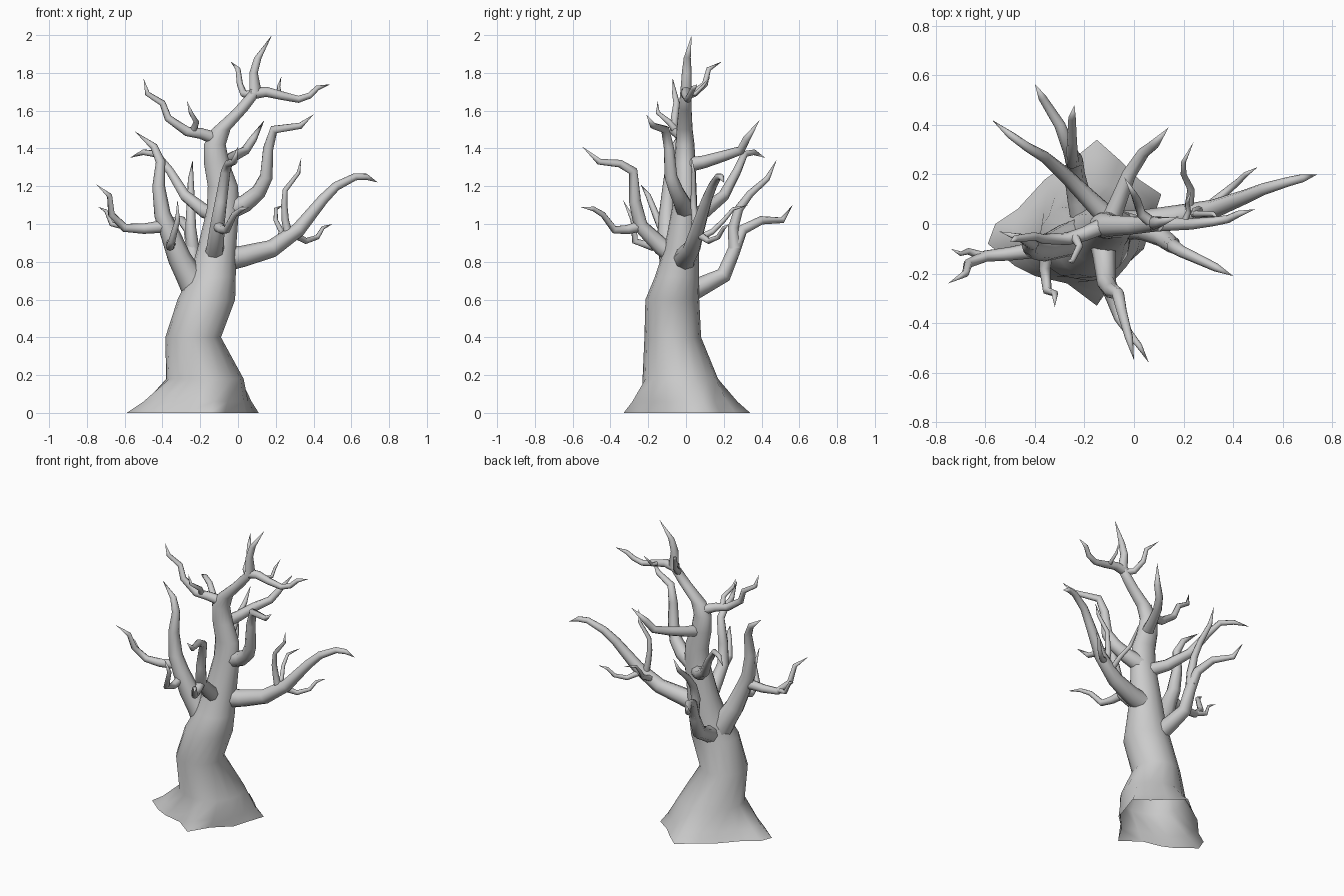
import bpy, bmesh, math
from mathutils import Vector


def make_object(name, bm):
    bmesh.ops.recalc_face_normals(bm, faces=bm.faces)
    mesh = bpy.data.meshes.new(name)
    bm.to_mesh(mesh)
    bm.free()
    mesh.shade_smooth()
    obj = bpy.data.objects.new(name, mesh)
    bpy.context.collection.objects.link(obj)
    return obj


def skin(bm, rings, tip=None):
    loops = [[bm.verts.new(p) for p in ring] for ring in rings]
    n = len(loops[0])
    for a, b in zip(loops, loops[1:]):
        for i in range(n):
            j = (i + 1) % n
            bm.faces.new((a[i], a[j], b[j], b[i]))
    if tip is not None:
        t = bm.verts.new(tip)
        for i in range(n):
            bm.faces.new((loops[-1][i], loops[-1][(i + 1) % n], t))


def branch(name, r0, r1, pts, sides=8):
    """Crooked tube tapering from r0 to r1, ending in a point."""
    pts = [Vector(p) for p in pts]
    total = sum((b - a).length for a, b in zip(pts, pts[1:]))
    rings, done, side = [], 0.0, None
    for i in range(len(pts) - 1):
        if i:
            done += (pts[i] - pts[i - 1]).length
            t = ((pts[i] - pts[i - 1]).normalized()
                 + (pts[i + 1] - pts[i]).normalized()).normalized()
        else:
            t = (pts[1] - pts[0]).normalized()
        if side is None:
            side = t.orthogonal()
        side = (side - t * side.dot(t)).normalized()
        up = t.cross(side)
        r = r0 + (r1 - r0) * (done / total) ** 0.8
        rings.append([pts[i] + r * (math.cos(k * math.tau / sides) * side
                                    + math.sin(k * math.tau / sides) * up)
                      for k in range(sides)])
    bm = bmesh.new()
    skin(bm, rings, pts[-1])
    return make_object(name, bm)


# Trunk: star-shaped root outline blended into oval rings (open underneath)
ROOT = [(.07, 0), (.11, .12), (.02, .18), (-.06, .26), (-.15, .34), (-.26, .25),
        (-.36, .18), (-.47, .06), (-.56, 0), (-.59, -.08), (-.48, -.17), (-.4, -.21),
        (-.27, -.24), (-.15, -.33), (-.07, -.2), (.04, -.1)]
N = len(ROOT)
# z, x min, x max, y min, y max
OVALS = [(.18, -.38, .03, -.23, .17), (.40, -.385, -.09, -.22, .08),
         (.60, -.32, -.015, -.215, .07), (.72, -.26, -.012, -.165, .07),
         (.87, -.215, -.01, -.115, .068), (1.08, -.165, .005, -.075, .06),
         (1.2, -.16, .0, -.06, .055), (1.32, -.18, -.045, -.06, .05),
         (1.42, -.18, -.065, -.055, .045), (1.5, -.14, -.04, -.05, .035),
         (1.6, -.03, .05, -.04, .03), (1.7, .06, .125, -.03, .03),
         (1.8, .06, .105, -.022, .03), (1.88, .085, .125, -.012, .025)]


def oval(z, x0, x1, y0, y1):
    return [Vector(((x0 + x1) / 2 + (x1 - x0) / 2 * math.cos(i * math.tau / N),
                    (y0 + y1) / 2 + (y1 - y0) / 2 * math.sin(i * math.tau / N), z))
            for i in range(N)]


rings = [oval(*o) for o in OVALS]
root = [Vector((x, y, 0)) for x, y in ROOT]
flare = [a.lerp(b, .4) for a, b in zip(root, rings[0])]
for p in flare:
    p.z = .06
bm = bmesh.new()
skin(bm, [root, flare] + rings, Vector((.18, .03, 2.0)))
make_object("trunk", bm)

# Large right limb with its side shoots
branch("right_limb", .065, .014, [(-.08, -.01, .81), (.03, 0, .83), (.18, .03, .87),
       (.32, .06, .97), (.45, .11, 1.13), (.52, .14, 1.2), (.62, .17, 1.25),
       (.68, .185, 1.25), (.74, .2, 1.22)])
branch("right_limb_upper_shoot", .024, .008, [(.27, .05, .93), (.25, .05, 1.02),
       (.245, .04, 1.1), (.25, .04, 1.18), (.32, .04, 1.27), (.335, .03, 1.35)])
branch("right_limb_outer_shoot", .022, .008, [(.29, .06, .95), (.36, .12, .91),
       (.42, .17, .93), (.45, .2, .98), (.5, .23, 1.0)])
branch("right_limb_back_shoot", .02, .007, [(.22, .04, .91), (.23, .14, .96),
       (.2, .2, 1.02), (.2, .25, 1.08), (.24, .33, 1.1)])

# Large left limb with its side shoots
branch("left_limb", .085, .012, [(-.2, -.05, .62), (-.26, -.06, .73), (-.31, -.08, .82),
       (-.36, -.1, .95), (-.4, -.1, 1.05), (-.42, -.09, 1.2), (-.41, -.08, 1.33),
       (-.445, -.06, 1.41), (-.546, -.03, 1.49)])
branch("left_limb_outer_shoot", .035, .011, [(-.37, -.1, .99), (-.5, -.12, .975),
       (-.6, -.13, .98), (-.67, -.16, 1.05), (-.68, -.2, 1.15), (-.75, -.24, 1.21)])
branch("left_limb_outer_twig", .018, .007, [(-.61, -.13, .99), (-.67, -.11, 1.0),
       (-.7, -.12, 1.07), (-.74, -.1, 1.09)])
branch("left_limb_front_shoot", .028, .009, [(-.35, -.1, .91), (-.36, -.18, .88),
       (-.35, -.27, .91), (-.32, -.28, 1.02), (-.32, -.335, 1.13)])

# Front limb and its shoot
branch("front_limb", .055, .012, [(-.13, -.04, .82), (-.12, -.13, .88), (-.11, -.24, .99),
       (-.09, -.27, 1.12), (-.065, -.28, 1.28), (-.05, -.35, 1.32), (-.02, -.46, 1.33),
       (0, -.55, 1.41)])
branch("front_limb_shoot", .03, .009, [(-.11, -.24, .99), (-.085, -.31, .97),
       (-.06, -.38, .97), (-.02, -.44, 1.05), (.02, -.49, 1.08), (.06, -.56, 1.09)])

# Back limb and its shoot
branch("back_limb", .06, .012, [(-.19, -.02, .62), (-.22, .1, .68), (-.24, .2, .73),
       (-.24, .25, .85), (-.26, .3, .97), (-.3, .4, 1.02), (-.37, .51, 1.02),
       (-.4, .565, 1.1)])
branch("back_limb_shoot", .035, .011, [(-.24, .26, .87), (-.25, .25, .98), (-.25, .28, 1.08),
       (-.25, .34, 1.16), (-.25, .43, 1.24), (-.24, .48, 1.34)])

# Middle limbs
branch("mid_right_limb", .055, .013, [(-.06, 0, 1.07), (.04, -.02, 1.11), (.11, -.05, 1.17),
       (.15, -.08, 1.25), (.16, -.09, 1.4), (.19, -.11, 1.5), (.33, -.175, 1.52),
       (.4, -.21, 1.58)])
branch("mid_left_limb", .045, .012, [(-.1, .02, 1.04), (-.18, .1, 1.07), (-.28, .2, 1.15),
       (-.36, .27, 1.28), (-.43, .31, 1.37), (-.5, .36, 1.38), (-.573, .42, 1.35)])
branch("mid_back_limb", .04, .016, [(-.1, .0, 1.31), (-.06, .1, 1.33), (-.02, .2, 1.36),
       (.04, .29, 1.39), (.08, .32, 1.45), (.14, .39, 1.55)])

# Upper limbs and twigs
branch("upper_left_limb", .035, .011, [(-.11, 0, 1.45), (-.2, -.04, 1.48), (-.27, -.06, 1.49),
       (-.37, -.06, 1.56), (-.4, -.05, 1.64), (-.48, -.06, 1.69), (-.5, -.07, 1.77)])
branch("upper_left_twig", .02, .008, [(-.24, -.05, 1.49), (-.22, -.09, 1.54),
       (-.25, -.15, 1.59), (-.27, -.15, 1.65)])
branch("upper_right_limb", .032, .011, [(.07, 0, 1.69), (.15, 0, 1.7), (.23, 0, 1.68),
       (.32, .01, 1.66), (.38, .02, 1.68), (.42, .04, 1.72), (.49, .06, 1.74)])
branch("upper_right_twig", .014, .006, [(.2, 0, 1.69), (.22, .05, 1.69), (.215, .09, 1.73),
       (.23, .13, 1.78)])
branch("upper_back_limb", .024, .01, [(.08, 0, 1.68), (.03, .04, 1.69), (.01, .1, 1.74),
       (0, .12, 1.82), (-.04, .19, 1.86)])
